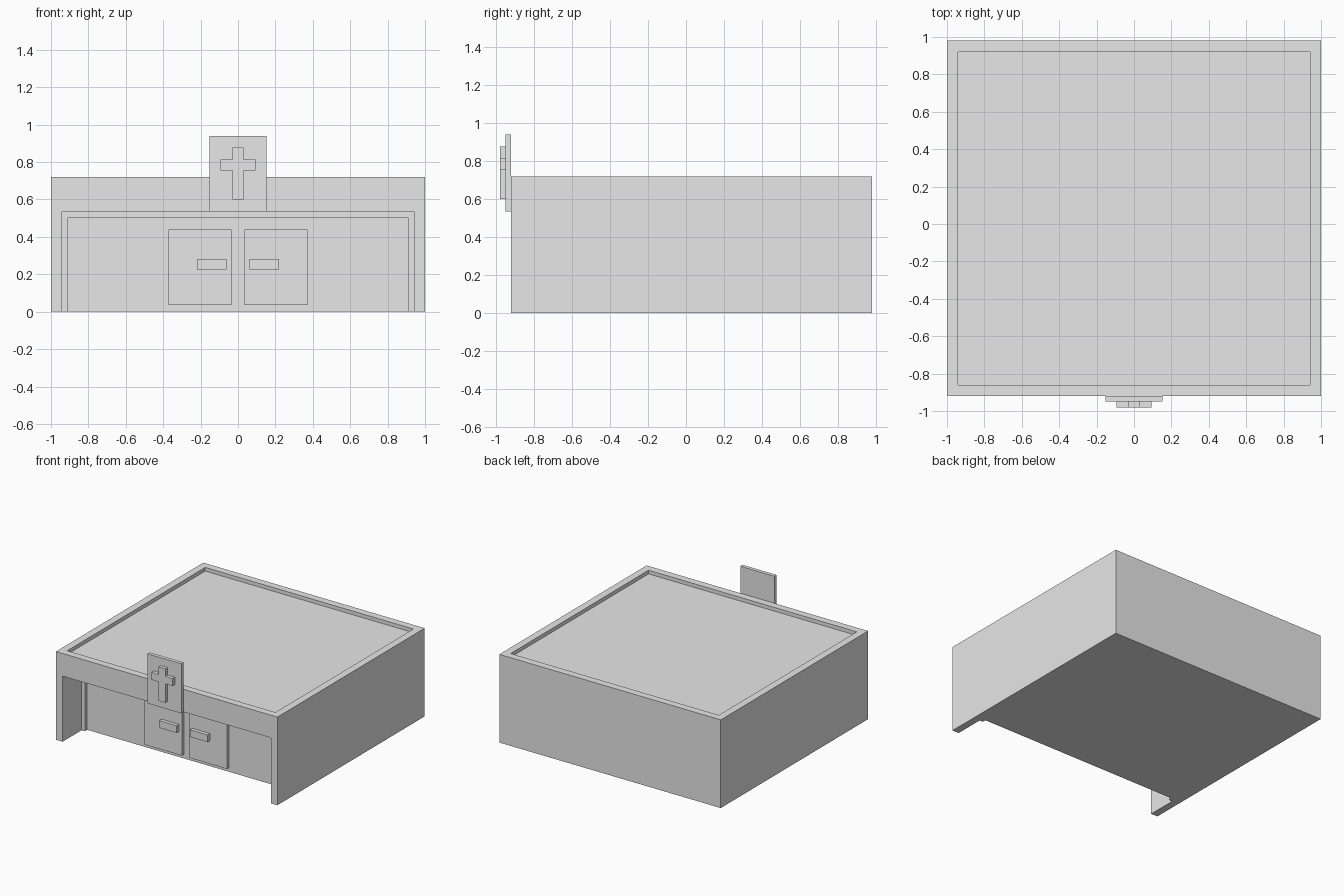
import bpy
import bmesh

cube = bpy.data.objects.get("Cube")
if cube:
    bpy.data.objects.remove(cube, do_unlink=True)

grey = bpy.data.materials.new("plain grey")
grey.use_nodes = True
grey.diffuse_color = (0.8, 0.8, 0.8, 1)
grey.node_tree.nodes["Principled BSDF"].inputs["Base Color"].default_value = (0.8, 0.8, 0.8, 1)


def prism(name, outline, y0, y1):
    """Extrude an (x, z) outline from y0 back to y1."""
    bm = bmesh.new()
    face = bm.faces.new([bm.verts.new((x, y0, z)) for x, z in outline])
    out = bmesh.ops.extrude_face_region(bm, geom=[face])
    moved = [v for v in out["geom"] if isinstance(v, bmesh.types.BMVert)]
    bmesh.ops.translate(bm, verts=moved, vec=(0, y1 - y0, 0))
    bmesh.ops.recalc_face_normals(bm, faces=bm.faces)
    mesh = bpy.data.meshes.new(name)
    bm.to_mesh(mesh)
    bm.free()
    mesh.materials.append(grey)
    obj = bpy.data.objects.new(name, mesh)
    bpy.context.collection.objects.link(obj)
    return obj


def box(name, x0, x1, y0, y1, z0, z1):
    return prism(name, [(x0, z0), (x1, z0), (x1, z1), (x0, z1)], y0, y1)


def carve(target, cutter):
    """Subtract the cutter, then remove it."""
    cutter.hide_render = True
    mod = target.modifiers.new("carve", 'BOOLEAN')
    mod.operation = 'DIFFERENCE'
    mod.solver = 'EXACT'
    mod.object = cutter
    bpy.context.view_layer.objects.active = target
    bpy.ops.object.modifier_apply(modifier=mod.name)
    bpy.data.objects.remove(cutter, do_unlink=True)


FRONT, BACK = -0.92, 0.98
STEP = 0.03                  # thickness shared by all the raised layers
FRAME = FRONT + 0.245        # front of the doors and the inner frame
WALL = FRAME + STEP          # recessed back wall of the porch

# Main block with sunken roof, porch and stepped inner frame
body = box("building_body", -1, 1, FRONT, BACK, 0, 0.72)
carve(body, box("roof_cutter", -0.94, 0.94, FRONT + 0.06, BACK - 0.06, 0.72 - STEP, 1))
carve(body, box("porch_cutter", -0.94, 0.94, -1.2, FRAME, -0.2, 0.535))
carve(body, box("frame_cutter", -0.91, 0.91, -1.2, WALL, -0.2, 0.505))

# Double doors with handles
for side, s in (("left", 1), ("right", -1)):
    x0, x1 = sorted((s * 0.035, s * 0.372))
    box(side + "_door", x0, x1, FRAME, WALL, 0.035, 0.44)
    x0, x1 = sorted((s * 0.062, s * 0.218))
    box(side + "_door_handle", x0, x1, FRAME - STEP, FRAME, 0.225, 0.283)

# Sign board and the raised cross on it
box("sign_board", -0.153, 0.153, FRONT - STEP, FRONT, 0.535, 0.94)
half = [(0.03, 0.6), (0.03, 0.755), (0.094, 0.755),
        (0.094, 0.815), (0.03, 0.815), (0.03, 0.877)]
outline = half + [(-x, z) for x, z in reversed(half)]
prism("sign_cross", outline, FRONT - 2 * STEP, FRONT - STEP)
